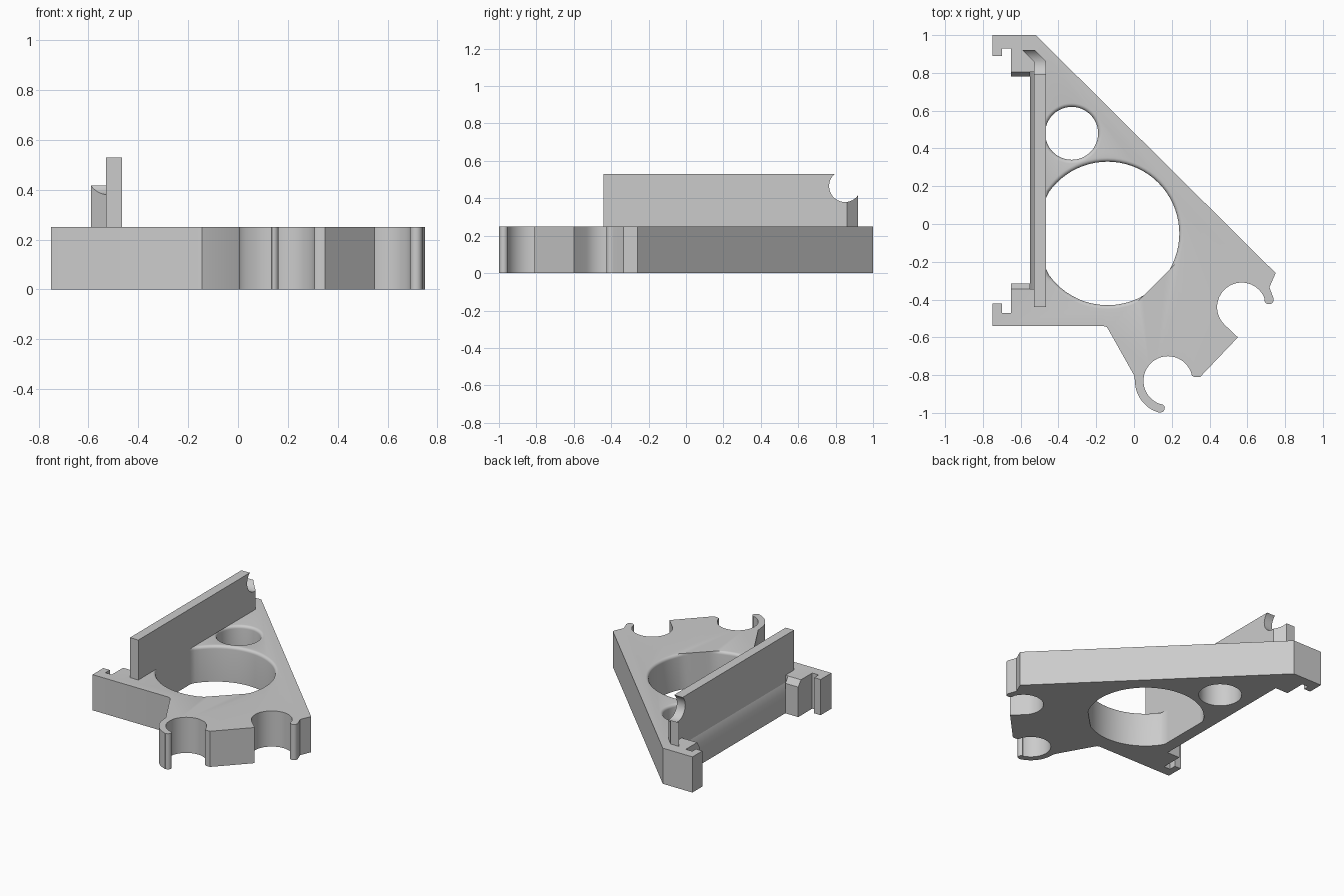
import bpy, bmesh, math
from mathutils import Vector

cube = bpy.data.objects.get("Cube")
if cube:
    bpy.data.objects.remove(cube, do_unlink=True)

grey = bpy.data.materials.new("light_grey")
grey.use_nodes = True
colour = (0.6, 0.6, 0.6, 1)
grey.diffuse_color = colour
grey.node_tree.nodes["Principled BSDF"].inputs["Base Color"].default_value = colour


def finish(name, bm):
    bmesh.ops.recalc_face_normals(bm, faces=bm.faces)
    mesh = bpy.data.meshes.new(name)
    bm.to_mesh(mesh)
    bm.free()
    mesh.materials.append(grey)
    obj = bpy.data.objects.new(name, mesh)
    bpy.context.collection.objects.link(obj)
    return obj


def prism(name, outline, low, high, axis="z"):
    """Extrude a 2D outline along one axis."""
    place = {"z": lambda a, b, t: (a, b, t),
             "y": lambda a, b, t: (a, t, b),
             "x": lambda a, b, t: (t, a, b)}[axis]
    bm = bmesh.new()
    face = bm.faces.new([bm.verts.new(place(a, b, low)) for a, b in outline])
    new = bmesh.ops.extrude_face_region(bm, geom=[face])["geom"]
    verts = [g for g in new if isinstance(g, bmesh.types.BMVert)]
    bmesh.ops.translate(bm, verts=verts, vec=Vector(place(0, 0, high - low)))
    return finish(name, bm)


def arc(cx, cy, r, start, end, steps=20):
    angles = [math.radians(start + (end - start) * i / steps) for i in range(steps + 1)]
    return [(cx + r * math.cos(a), cy + r * math.sin(a)) for a in angles]


def hole_cutter(name, cx, cy, r, limit):
    """Round cutter that flares out at the top, trimmed by a limit rule."""
    fillet, steps = 0.02, 5
    levels = [(-0.1, r)]
    for i in range(steps + 1):
        a = math.pi / 2 * i / steps
        levels.append((HEIGHT - fillet + fillet * math.sin(a), r + fillet * (1 - math.cos(a))))
    levels.append((HEIGHT + 0.1, r + fillet))
    bm = bmesh.new()
    rings = [[bm.verts.new((*limit(x, y), z)) for x, y in arc(cx, cy, rad, 0, 360, 72)[:-1]]
             for z, rad in levels]
    for lower, upper in zip(rings, rings[1:]):
        for i in range(len(lower)):
            j = (i + 1) % len(lower)
            bm.faces.new((lower[i], lower[j], upper[j], upper[i]))
    bm.faces.new(rings[0])
    bm.faces.new(rings[-1])
    return finish(name, bm)


def cut(obj, cutter):
    mod = obj.modifiers.new("cut", "BOOLEAN")
    mod.operation, mod.solver, mod.object = "DIFFERENCE", "EXACT", cutter
    cutter.hide_render = True
    bpy.context.view_layer.objects.active = obj
    bpy.ops.object.modifier_apply(modifier=mod.name)
    bpy.data.objects.remove(cutter, do_unlink=True)


HEIGHT = 0.25
WALL_OUT, WALL_IN = -0.53, -0.465

# Triangular base with two clips and two hooked feet
outline = [(-0.75, 1), (-0.52, 1), (0.75, -0.26), (0.717, -0.335)]
outline += arc(0.715, -0.40, 0.025, 30, -190, 10)
outline += arc(0.57, -0.44, 0.13, 25, 225)
outline += [(0.55, -0.60), (0.35, -0.81), (0.32, -0.81)]
outline += arc(0.18, -0.83, 0.13, 12, 254, 28)
outline += arc(0.14, -0.975, 0.023, 70, -100, 8)
outline += arc(0.18, -0.83, 0.175, 255, 180, 14)
outline += [(0, -0.80), (-0.135, -0.56), (-0.145, -0.545), (-0.165, -0.54),
            (-0.75, -0.54), (-0.75, -0.42), (-0.70, -0.42), (-0.70, -0.47),
            (-0.65, -0.47), (-0.65, -0.345), (WALL_OUT, -0.345),
            (WALL_OUT, 0.805), (-0.65, 0.805), (-0.65, 0.93),
            (-0.70, 0.93), (-0.70, 0.89), (-0.75, 0.89)]
base = prism("base_plate", outline, 0, HEIGHT)


def large_limit(x, y):
    x = max(x, WALL_IN)
    over = max(0, (x - y - 0.43) / 2)
    return x - over, y + over


cut(base, hole_cutter("large_hole", -0.14, -0.05, 0.38, large_limit))
cut(base, hole_cutter("small_hole", -0.33, 0.48, 0.14, lambda x, y: (x, y)))

# Sloped ledge on the outer side and chamfered block ends
ledge = prism("side_ledge", [(WALL_OUT, 0), (-0.55, 0), (-0.55, 0.15), (WALL_OUT, 0.2)],
              -0.345, 0.805, "y")
ends = []
for name, y, out in (("front", -0.345, 0.03), ("back", 0.805, -0.025)):
    profile = [(y, 0), (y + out, 0), (y + out, 0.21), (y, HEIGHT)]
    ends.append(prism(name + "_block_chamfer", profile, -0.65, -0.55, "x"))

# Upright wall with a bent end and a round notch
wall = prism("upright_wall", [(WALL_OUT, -0.44), (WALL_IN, -0.44), (WALL_IN, 0.86),
                              (-0.525, 0.92), (-0.59, 0.92), (WALL_OUT, 0.86)],
             HEIGHT, 0.53)
notch = arc(0.85, 0.465, 0.085, 130, 325, 28) + [(1.0, 0.415), (1.0, 0.6), (0.795, 0.6)]
cut(wall, prism("notch_cutter", notch, -0.8, -0.3, "x"))

# Smooth the curves and keep hard edges
bpy.ops.object.select_all(action="DESELECT")
for obj in [base, ledge, wall] + ends:
    obj.select_set(True)
bpy.context.view_layer.objects.active = base
bpy.ops.object.shade_smooth_by_angle(angle=math.radians(30))
